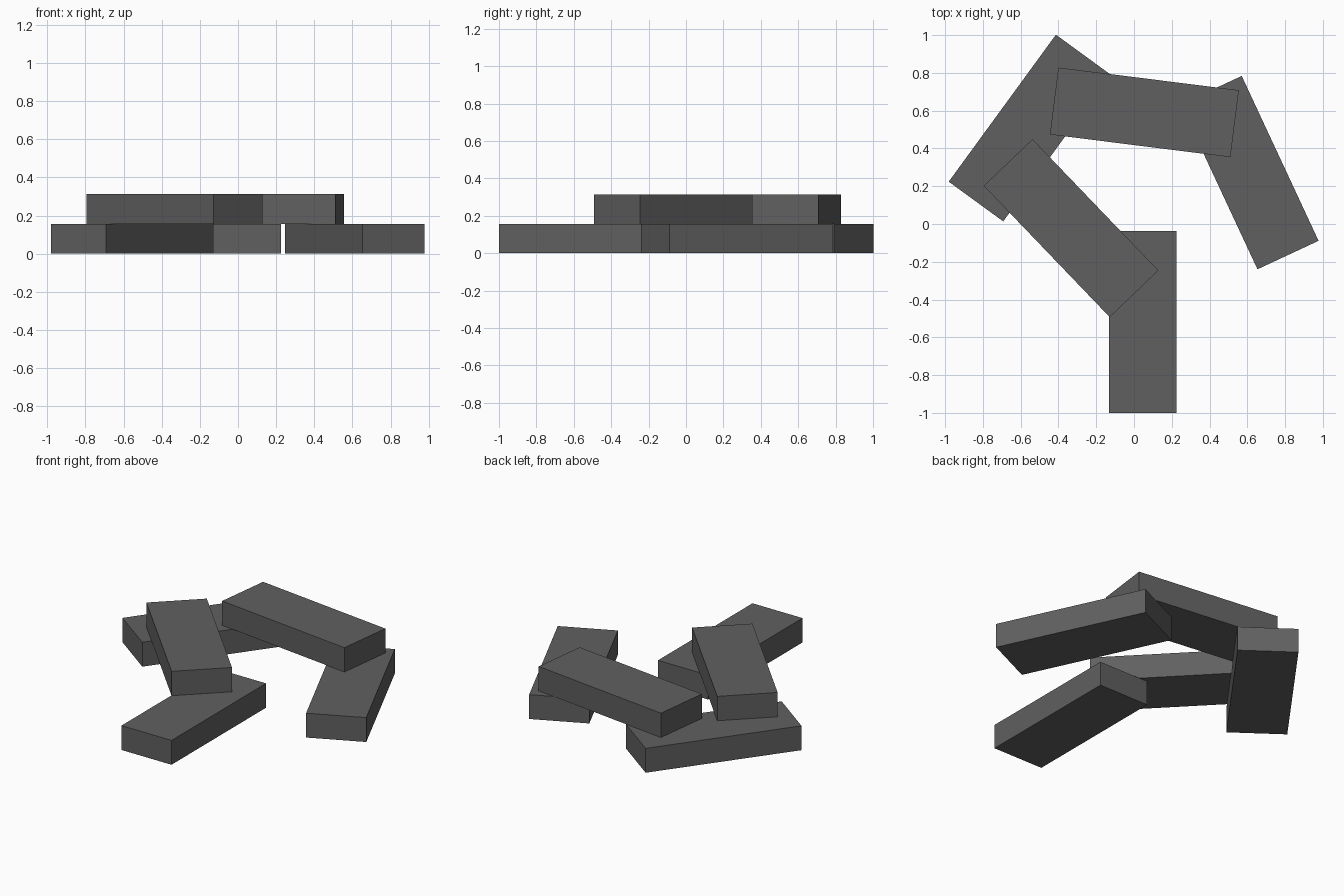
import bpy, bmesh, math
from mathutils import Matrix

if "Cube" in bpy.data.objects:
    bpy.data.objects.remove(bpy.data.objects["Cube"])

LENGTH, WIDTH, HEIGHT = 0.963, 0.357, 0.157

grey = bpy.data.materials.new("dark grey")
grey.diffuse_color = (0.117, 0.117, 0.117, 1)
grey.use_nodes = True
grey.node_tree.nodes["Principled BSDF"].inputs["Base Color"].default_value = grey.diffuse_color


def plank(name, x, y, layer, degrees):
    """One flat block, turned about z and resting on the given layer."""
    bm = bmesh.new()
    bmesh.ops.create_cube(bm, size=1, matrix=Matrix.Diagonal((LENGTH, WIDTH, HEIGHT, 1)))
    mesh = bpy.data.meshes.new(name)
    bm.to_mesh(mesh)
    bm.free()
    mesh.materials.append(grey)
    ob = bpy.data.objects.new(name, mesh)
    ob.location = (x, y, (layer + 0.5) * HEIGHT)
    ob.rotation_euler.z = math.radians(degrees)
    bpy.context.collection.objects.link(ob)


# Three planks on the ground
plank("front_plank", 0.047, -0.518, 0, 90)
plank("left_plank", -0.553, 0.508, 0, 53.9)
plank("right_plank", 0.612, 0.272, 0, -65)

# Two planks bridging them
plank("left_bridge_plank", -0.333, -0.022, 1, -46.2)
plank("back_bridge_plank", 0.055, 0.591, 1, -7.15)
